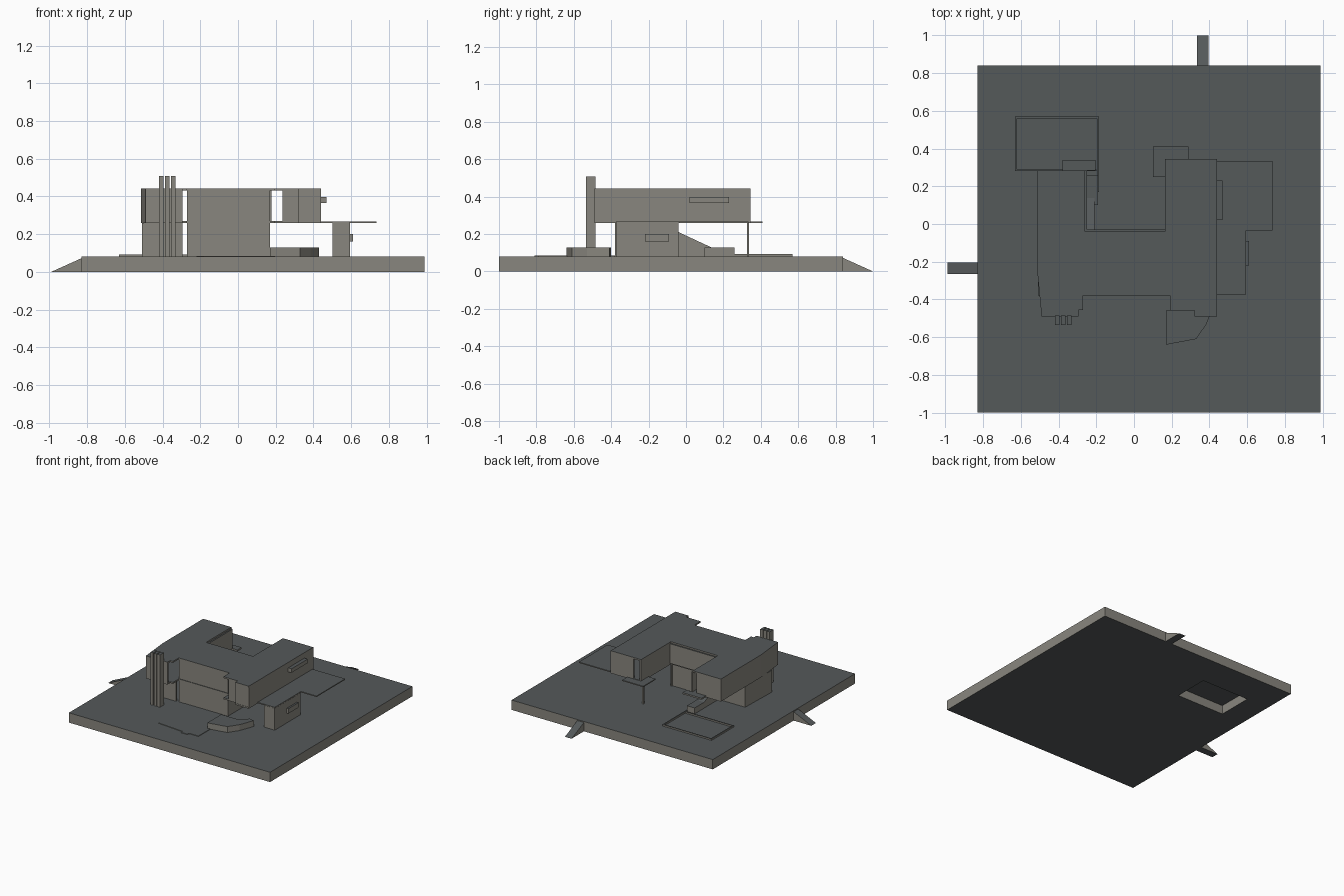
import bpy
import bmesh

if "Cube" in bpy.data.objects:
    bpy.data.objects.remove(bpy.data.objects["Cube"], do_unlink=True)


def material(name, colour):
    m = bpy.data.materials.new(name)
    m.use_nodes = True
    m.diffuse_color = colour
    bsdf = next(n for n in m.node_tree.nodes if n.type == 'BSDF_PRINCIPLED')
    bsdf.inputs["Base Color"].default_value = colour
    bsdf.inputs["Roughness"].default_value = 0.8
    return m


warm = material("warm_grey_wall", (0.25, 0.24, 0.21, 1))
slate = material("dark_slate", (0.09, 0.10, 0.102, 1))


def extrude(name, points, vector):
    """Extrude a closed 3D outline; level faces are slate, upright faces are wall grey."""
    bm = bmesh.new()
    face = bm.faces.new([bm.verts.new(p) for p in points])
    result = bmesh.ops.extrude_face_region(bm, geom=[face])
    moved = [v for v in result["geom"] if isinstance(v, bmesh.types.BMVert)]
    bmesh.ops.translate(bm, verts=moved, vec=vector)
    bmesh.ops.recalc_face_normals(bm, faces=bm.faces[:])
    bm.normal_update()
    for f in bm.faces:
        f.material_index = 1 if abs(f.normal.z) > 0.5 else 0
    mesh = bpy.data.meshes.new(name)
    bm.to_mesh(mesh)
    bm.free()
    mesh.materials.append(warm)
    mesh.materials.append(slate)
    ob = bpy.data.objects.new(name, mesh)
    bpy.context.scene.collection.objects.link(ob)
    return ob


def slab(name, outline, z0, z1):
    return extrude(name, [(x, y, z0) for x, y in outline], (0, 0, z1 - z0))


def box(name, x0, x1, y0, y1, z0, z1):
    return slab(name, [(x0, y0), (x1, y0), (x1, y1), (x0, y1)], z0, z1)


def walls(name, path, z0, z1, t=0.012):
    """Thin straight walls along a path of axis-aligned or slanted segments."""
    for i, ((ax, ay), (bx, by)) in enumerate(zip(path, path[1:])):
        length = ((bx - ax) ** 2 + (by - ay) ** 2) ** 0.5
        nx, ny = -(by - ay) / length * t, (bx - ax) / length * t
        slab(f"{name}_{i + 1}", [(ax, ay), (bx, by), (bx + nx, by + ny), (ax + nx, ay + ny)], z0, z1)


GROUND, FLOOR, ROOF, TOP = 0.08, 0.27, 0.43, 0.442

# Plinth with a hollow under the pool, and two ramps
plinth = box("plinth", -0.83, 0.99, -1.0, 0.84, 0, GROUND)
cutter = box("pool_hollow_cutter", -0.63, -0.2, 0.28, 0.57, -0.05, 0.072)
cutter.hide_render = True
cutter.hide_viewport = True
hollow = plinth.modifiers.new("pool_hollow", 'BOOLEAN')
hollow.object = cutter
hollow.operation = 'DIFFERENCE'
hollow.solver = 'EXACT'
extrude("side_ramp", [(-0.99, -0.265, 0), (-0.83, -0.265, 0), (-0.83, -0.265, 0.072)], (0, 0.06, 0))
extrude("back_ramp", [(0.335, 1.0, 0), (0.335, 0.84, 0), (0.335, 0.84, 0.072)], (0.06, 0, 0))

# Pool rim
walls("pool_rim", [(-0.2, 0.28), (-0.63, 0.28), (-0.63, 0.57), (-0.185, 0.57), (-0.185, 0.17)],
      GROUND, 0.092, t=-0.01)

# Front terrace and raised planter
slab("front_terrace", [(-0.22, -0.62), (-0.18, -0.77), (0.05, -0.79), (0.05, -0.81), (0.11, -0.81),
                       (0.11, -0.79), (0.195, -0.79), (0.195, -0.38), (-0.22, -0.38)], GROUND, 0.084)
slab("planter", [(0.17, -0.64), (0.33, -0.61), (0.385, -0.53), (0.43, -0.41), (0.385, -0.40),
                 (0.33, -0.46), (0.17, -0.46)], GROUND, 0.128)

# Roof and upper floor share one U-shaped outline
plan = [(-0.49, -0.49), (-0.295, -0.49), (-0.295, -0.455), (-0.27, -0.455), (-0.27, -0.38),
        (0.19, -0.38), (0.19, -0.46), (0.32, -0.46), (0.32, -0.49), (0.44, -0.49),
        (0.44, 0.345), (0.165, 0.345), (0.165, -0.04), (-0.26, -0.04), (-0.26, 0.285),
        (-0.515, 0.285), (-0.515, -0.23)]
slab("roof", plan, ROOF, TOP)
slab("upper_floor", plan, 0.258, FLOOR)

# Upper storey walls, leaving the narrow openings free
walls("left_wing_wall", [(-0.295, 0.285), (-0.515, 0.285), (-0.515, -0.23), (-0.49, -0.49), (-0.295, -0.49)],
      FLOOR, ROOF)
walls("court_wall", [(0.165, -0.04), (-0.26, -0.04), (-0.26, 0.285)], FLOOR, ROOF, t=-0.012)
walls("front_wall", [(-0.27, -0.375), (0.17, -0.375)], FLOOR, ROOF)
walls("right_wing_wall", [(0.235, -0.46), (0.32, -0.46), (0.32, -0.488), (0.44, -0.488),
                          (0.44, 0.345), (0.235, 0.345)], FLOOR, ROOF)
walls("right_wing_court_wall", [(0.165, 0.345), (0.165, -0.04)], FLOOR, ROOF)
box("wing_infill", -0.38, -0.205, 0.285, 0.34, 0.258, FLOOR)
box("bay_window", 0.44, 0.47, 0.02, 0.23, 0.365, 0.397)

# Lower storey
walls("lower_left_wall", [(-0.295, -0.05), (-0.5, -0.05), (-0.51, -0.38), (-0.295, -0.38)], GROUND, 0.258)
walls("lower_main_wall", [(0.17, -0.05), (-0.27, -0.05)], GROUND, 0.258)
walls("lower_front_wall", [(-0.27, -0.375), (0.17, -0.375), (0.17, -0.04)], GROUND, 0.258)
box("side_room", 0.5, 0.595, -0.375, -0.04, GROUND, 0.258)
box("side_room_window", 0.595, 0.61, -0.22, -0.09, 0.16, 0.2)

# Side canopy, back balcony and post
slab("canopy", [(0.44, -0.375), (0.595, -0.375), (0.595, -0.035), (0.735, -0.035),
                (0.735, 0.335), (0.44, 0.335)], 0.259, 0.267)
box("back_balcony", 0.1, 0.29, 0.25, 0.41, 0.259, 0.267)
box("post", 0.15, 0.162, 0.325, 0.337, GROUND, 0.26)

# Garden stair running down beside the pool
extrude("garden_stair", [(-0.26, -0.04, GROUND), (-0.26, 0.24, GROUND), (-0.26, -0.04, 0.21)], (0.05, 0, 0))
box("garden_block", -0.26, -0.19, 0.1, 0.26, GROUND, 0.128)

# Three tall fins at the front
for i in range(3):
    x = -0.418 + i * 0.031
    box(f"tall_fin_{i + 1}", x, x + 0.024, -0.535, -0.485, GROUND, 0.508)
